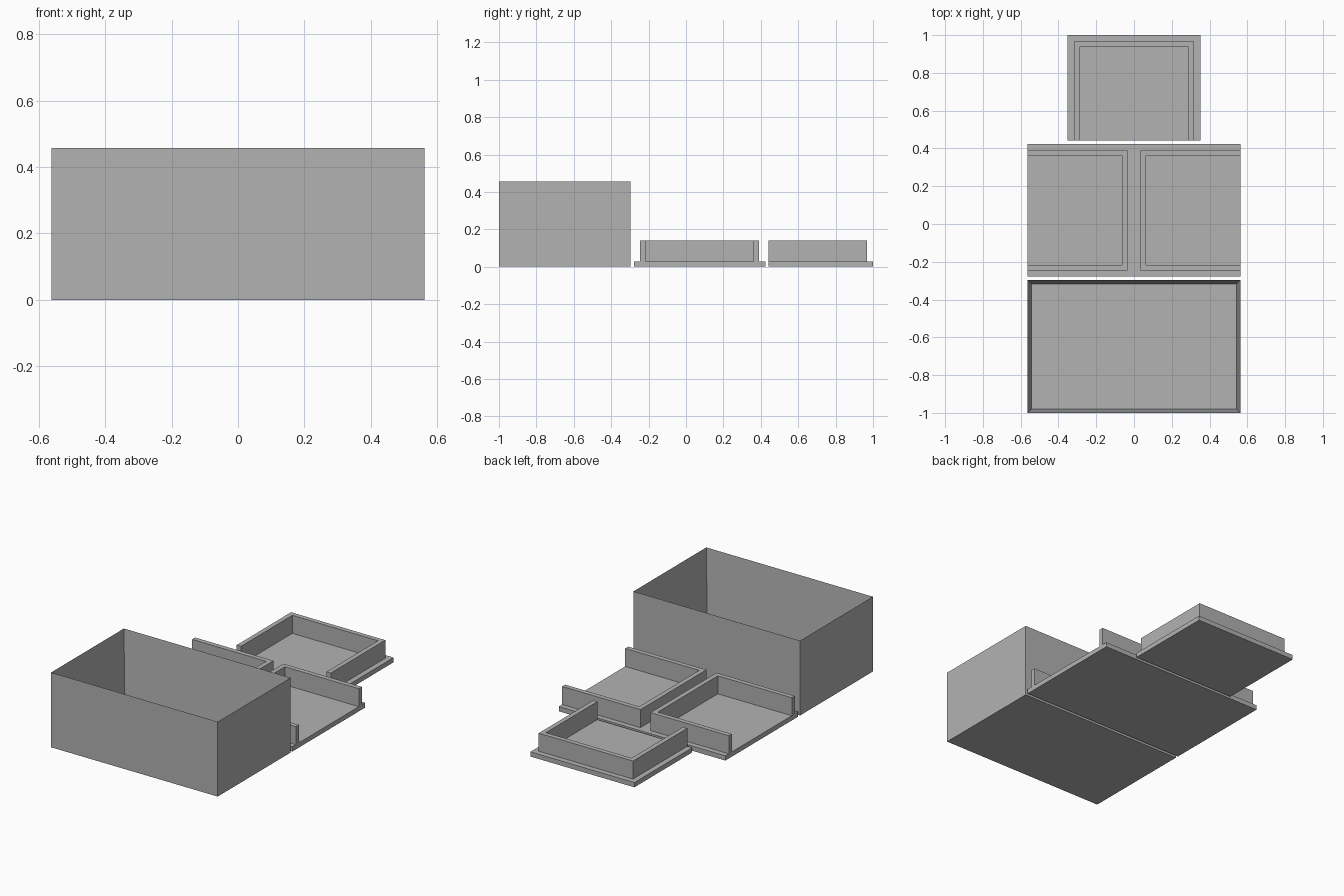
import bpy, bmesh
from mathutils import Matrix

if "Cube" in bpy.data.objects:
    bpy.data.objects.remove(bpy.data.objects["Cube"])

T = 0.029        # wall and plate thickness
LIP = 0.033      # inset of the lid walls from the plate edge
TOP = 0.139      # top of the lid walls
HX = 0.563       # half width of box and wide lid

grey = bpy.data.materials.new("plain grey")
grey.diffuse_color = (0.448, 0.448, 0.448, 1)
grey.use_nodes = True
grey.node_tree.nodes["Principled BSDF"].inputs["Base Color"].default_value = grey.diffuse_color


def finish(name, bm):
    bmesh.ops.recalc_face_normals(bm, faces=bm.faces)
    mesh = bpy.data.meshes.new(name)
    bm.to_mesh(mesh)
    bm.free()
    mesh.materials.append(grey)
    obj = bpy.data.objects.new(name, mesh)
    bpy.context.collection.objects.link(obj)
    return obj


def block(bm, x0, x1, y0, y1, z0, z1):
    m = Matrix.Translation(((x0 + x1) / 2, (y0 + y1) / 2, (z0 + z1) / 2))
    m = m @ Matrix.Diagonal((x1 - x0, y1 - y0, z1 - z0, 1))
    return bmesh.ops.create_cube(bm, size=1, matrix=m)["verts"]


def plate(name, x0, x1, y0, y1):
    bm = bmesh.new()
    block(bm, x0, x1, y0, y1, 0, T)
    return finish(name, bm)


def u_wall(name, points):
    """Upright wall extruded from a U-shaped outline."""
    bm = bmesh.new()
    face = bm.faces.new([bm.verts.new((x, y, T)) for x, y in points])
    geom = bmesh.ops.extrude_face_region(bm, geom=[face], use_keep_orig=True)["geom"]
    verts = [v for v in geom if isinstance(v, bmesh.types.BMVert)]
    bmesh.ops.translate(bm, verts=verts, vec=(0, 0, TOP - T))
    return finish(name, bm)


# Open box: inset the top face and push it down to the floor
bm = bmesh.new()
block(bm, -HX, HX, -1, -0.297, 0, 0.457)
top = max(bm.faces, key=lambda f: f.calc_center_median().z)
bmesh.ops.inset_region(bm, faces=[top], thickness=T)
bmesh.ops.translate(bm, verts=top.verts[:], vec=(0, 0, T - 0.457))
finish("open_box", bm)

# Wide lid: one plate with two U walls that open outward
Y0, Y1 = -0.279, 0.424
plate("wide_lid_plate", -HX, HX, Y0, Y1)
a, b = Y0 + LIP, Y1 - LIP
for side, name in ((-1, "left_lid_wall"), (1, "right_lid_wall")):
    outer, inner = side * 0.034, side * (0.034 + T)
    end = side * HX
    u_wall(name, [(end, a), (outer, a), (outer, b), (end, b),
                  (end, b - T), (inner, b - T), (inner, a + T), (end, a + T)])

# Small lid: plate with a U wall that opens to the front
W, F, B = 0.3515, 0.442, 1.0
plate("small_lid_plate", -W, W, F, B)
w, b = W - LIP, B - LIP
u_wall("small_lid_wall", [(-w, F), (-w, b), (w, b), (w, F),
                          (w - T, F), (w - T, b - T), (T - w, b - T), (T - w, F)])
